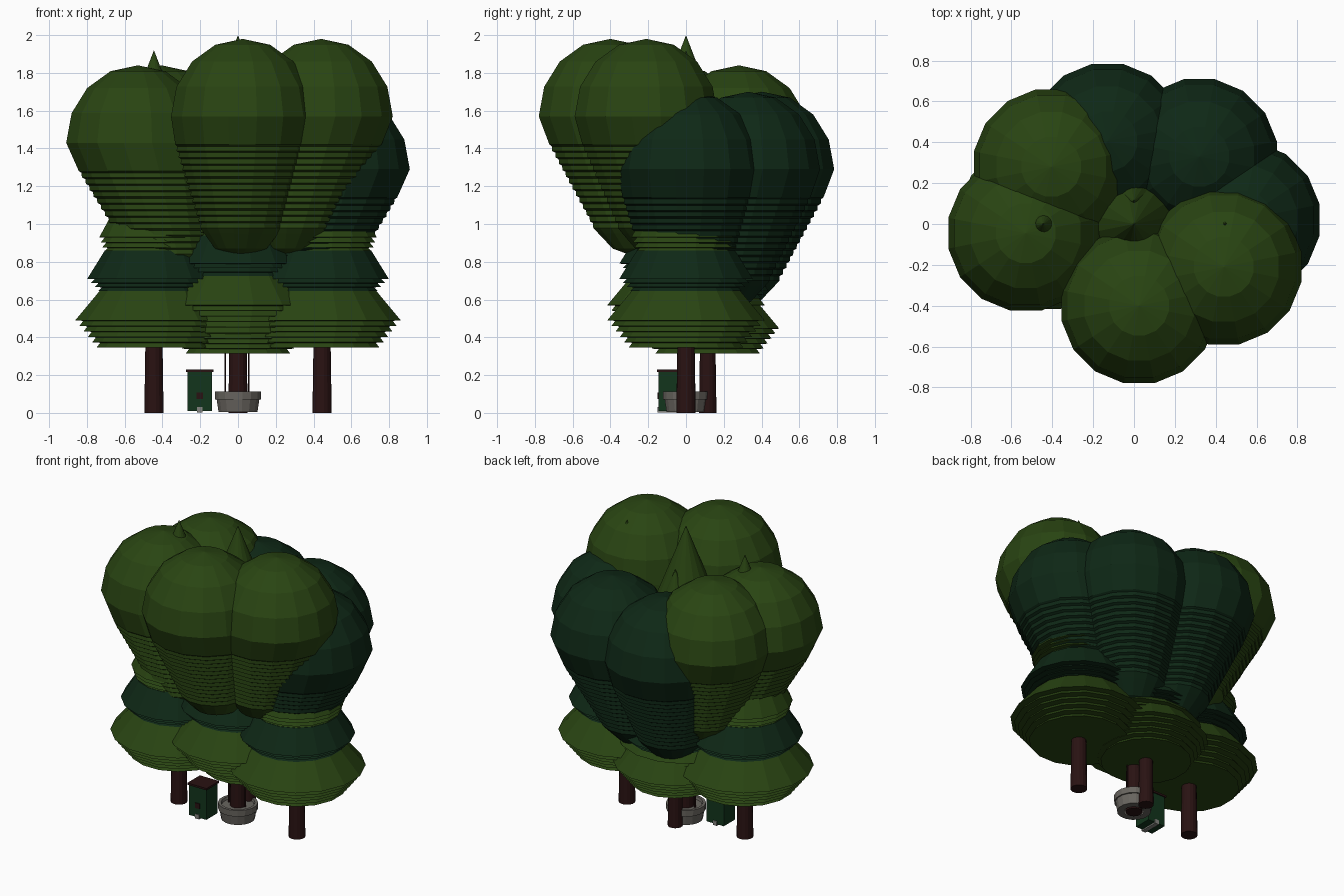
import bpy, bmesh, math
from mathutils import Vector

cube = bpy.data.objects.get("Cube")
if cube:
    bpy.data.objects.remove(cube, do_unlink=True)


def material(name, rgb):
    m = bpy.data.materials.new(name)
    m.use_nodes = True
    m.diffuse_color = (*rgb, 1)
    m.node_tree.nodes["Principled BSDF"].inputs["Base Color"].default_value = (*rgb, 1)
    return m


LEAF = material("leaf green", (.022, .058, .006))
DARK = material("dark pine green", (.0045, .021, .008))
BARK = material("bark brown", (.022, .006, .006))
STONE = material("pot grey", (.14, .13, .115))
BOX = material("box green", (.006, .036, .012))
PALE = material("pale grey", (.24, .24, .22))


def finish(bm, name, mat):
    bmesh.ops.remove_doubles(bm, verts=bm.verts, dist=1e-5)
    bmesh.ops.recalc_face_normals(bm, faces=bm.faces)
    me = bpy.data.meshes.new(name)
    bm.to_mesh(me)
    bm.free()
    me.materials.append(mat)
    ob = bpy.data.objects.new(name, me)
    bpy.context.collection.objects.link(ob)
    return ob


def lathe(name, profile, mat, centre=lambda z: (0, 0), sides=16):
    """Rings of (radius, height) around a centre line that may lean."""
    bm = bmesh.new()
    rings = []
    for r, z in profile:
        cx, cy = centre(z)
        rings.append([bm.verts.new((cx + r * math.cos(a), cy + r * math.sin(a), z))
                      for a in (math.tau * (i + .5) / sides for i in range(sides))]
                     if r else [bm.verts.new((cx, cy, z))])
    for lo, hi in zip(rings, rings[1:]):
        for i in range(sides):
            j = (i + 1) % sides
            if len(lo) == 1:
                bm.faces.new((lo[0], hi[j], hi[i]))
            elif len(hi) == 1:
                bm.faces.new((lo[i], lo[j], hi[0]))
            else:
                bm.faces.new((lo[i], lo[j], hi[j], hi[i]))
    return finish(bm, name, mat)


def block(name, centre, size, mat):
    bm = bmesh.new()
    bmesh.ops.create_cube(bm, size=1)
    for v in bm.verts:
        v.co = Vector(centre) + Vector(a * b for a, b in zip(v.co, size))
    return finish(bm, name, mat)


def tier(z0, r0, z1, r1, z2, r2, steps):
    """Stepped skirt from z0 to z1, then a plain cone up to z2."""
    pts = [(0, z0)]
    for i in range(steps):
        t = i / (steps - 1)
        r, z = r0 + (r1 - r0) * t, z0 + (z1 - z0) * t
        pts.append((r, z))
        if i < steps - 1:
            pts.append((r - .02, z + .9 * (z1 - z0) / (steps - 1)))
    pts.append((r2, z2))
    return pts + ([(0, z2)] if r2 else [])


TIERS = [
    (tier(.345, .31, .49, .425, .655, .285, 6), LEAF),
    (tier(.645, .30, .71, .36, .86, .265, 4), DARK),
    (tier(.85, .27, .93, .295, 1.12, .19, 4), LEAF),
    (tier(1.08, .21, 1.13, .24, 1.3, .17, 3), DARK),
    (tier(1.24, .19, 1.32, .235, 1.92, 0, 3), LEAF),
]


# Conifers: trunk and stacked tiers
def conifer(name, x, y, scale, lift):
    at = lambda z: (x, y)
    trunk = [(0, 0), (.052, 0), (.045, .45), (0, .45)]
    lathe(name + "_trunk", [(r * scale, z * scale + (lift if z else 0)) for r, z in trunk], BARK, at)
    for i, (pts, mat) in enumerate(TIERS):
        lathe(f"{name}_tier_{i + 1}", [(r * scale, z * scale + lift) for r, z in pts], mat, at)


conifer("left_conifer", .445, 0, 1, 0)
conifer("right_conifer", -.445, 0, 1, 0)
conifer("potted_conifer", 0, 0, 1, .08)
conifer("back_conifer", 0, .115, .91, 0)


# Rounded crowns: dome on top, ridged taper leaning inwards below
def crown(name, x, y, widest, mat):
    pts = [(0, widest - .755), (.14, widest - .70), (.20, widest - .62)]
    steps = 13
    for i in range(steps):
        t = i / steps
        r, z = .215 + .145 * t, widest - .59 + .44 * t
        pts += [(r + .006, z), (r + .002, z + .025)]
    pts.append((.362, widest - .15))
    pts += [(.387 * math.cos(a), widest + .41 * math.sin(a))
            for a in (math.pi * k / 16 for k in (0, 2, 4, 6))]
    pts.append((0, widest + .41))

    def lean(z):
        f = 1 - .4 * max(0, widest - z) / .75
        return x * f, y * f
    lathe(name, pts, mat, lean)


crown("front_crown", .025, -.40, 1.57, LEAF)
crown("front_left_crown", .44, -.21, 1.57, LEAF)
crown("right_crown", -.53, -.045, 1.43, LEAF)
crown("back_right_crown", -.405, .28, 1.43, LEAF)
crown("back_crown", -.13, .405, 1.29, DARK)
crown("back_left_crown", .32, .33, 1.29, DARK)
crown("left_crown", .53, .02, 1.29, DARK)

# Pot with two stakes beside the trunk
lathe("pot", [(.06, .005), (.105, .005), (.115, .07), (.123, .07), (.124, .112),
              (.105, .112), (.10, .095), (0, .095)], STONE)
for side, x in (("left", .056), ("right", -.068)):
    lathe(side + "_stake", [(0, .08), (.005, .08), (.005, .45), (0, .45)], BARK,
          lambda z, x=x: (x, 0), 6)

# Small box with lid, knob and foot
bx, by = -.203, -.085
block("box_body", (bx, by, .113), (.13, .12, .206), BOX)
block("box_lid", (bx, by, .222), (.145, .135, .013), BARK)
block("box_knob", (bx, by - .06, .09), (.035, .012, .035), BARK)
block("box_foot", (bx, by, .016), (.03, .13, .03), PALE)
